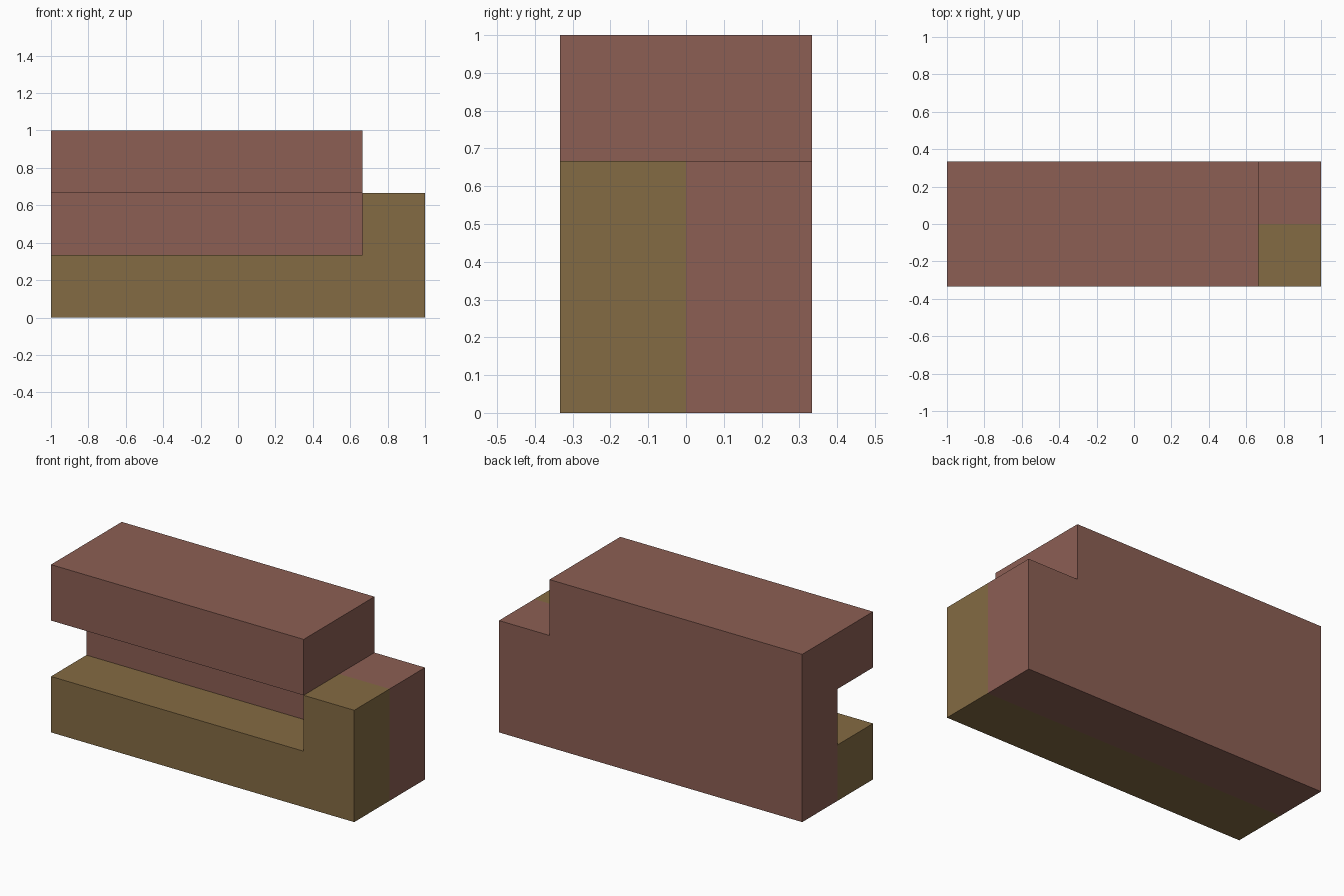
import bpy, bmesh
from mathutils import Vector

cube = bpy.data.objects.get("Cube")
if cube:
    bpy.data.objects.remove(cube, do_unlink=True)

T = 1 / 3
XS, YS, ZS = (-1, 2 * T, 1), (-T, 0, T), (0, T, 2 * T, 1)


def material(name, color):
    mat = bpy.data.materials.new(name)
    mat.use_nodes = True
    mat.diffuse_color = color
    mat.node_tree.nodes["Principled BSDF"].inputs["Base Color"].default_value = color
    return mat


# Cells are (column, row, level): the long column 0 ends in the short column 1
olive_cells = {(0, 0, 0), (1, 0, 0), (1, 0, 1)}
brown_cells = {(x, 1, z) for x in (0, 1) for z in (0, 1)}   # rear wall
brown_cells |= {(0, 0, 2), (0, 1, 2)}                       # overhanging top
solid = olive_cells | brown_cells


def build_part(name, cells, mat):
    """Make the outer skin of a set of cells, without faces between touching cells."""
    bm = bmesh.new()
    for cell in sorted(cells):
        low = [axis[i] for axis, i in zip((XS, YS, ZS), cell)]
        high = [axis[i + 1] for axis, i in zip((XS, YS, ZS), cell)]
        for a in range(3):
            b, c = (a + 1) % 3, (a + 2) % 3
            for side in (-1, 1):
                neighbour = list(cell)
                neighbour[a] += side
                if tuple(neighbour) in solid:
                    continue
                corners = []
                for u, v in ((low, low), (high, low), (high, high), (low, high)):
                    p = Vector()
                    p[a] = (high if side > 0 else low)[a]
                    p[b], p[c] = u[b], v[c]
                    corners.append(bm.verts.new(p))
                bm.faces.new(corners if side > 0 else corners[::-1])
    bmesh.ops.remove_doubles(bm, verts=bm.verts, dist=0.001)
    bmesh.ops.dissolve_limit(bm, angle_limit=0.01, verts=bm.verts, edges=bm.edges)
    mesh = bpy.data.meshes.new(name)
    bm.to_mesh(mesh)
    bm.free()
    mesh.materials.append(mat)
    obj = bpy.data.objects.new(name, mesh)
    bpy.context.collection.objects.link(obj)


# Front ledge with its end post, then the rear wall with the overhanging top
build_part("front_ledge", olive_cells, material("olive brown", (0.231, 0.147, 0.056, 1)))
build_part("rear_wall_and_top", brown_cells, material("reddish brown", (0.262, 0.114, 0.088, 1)))
